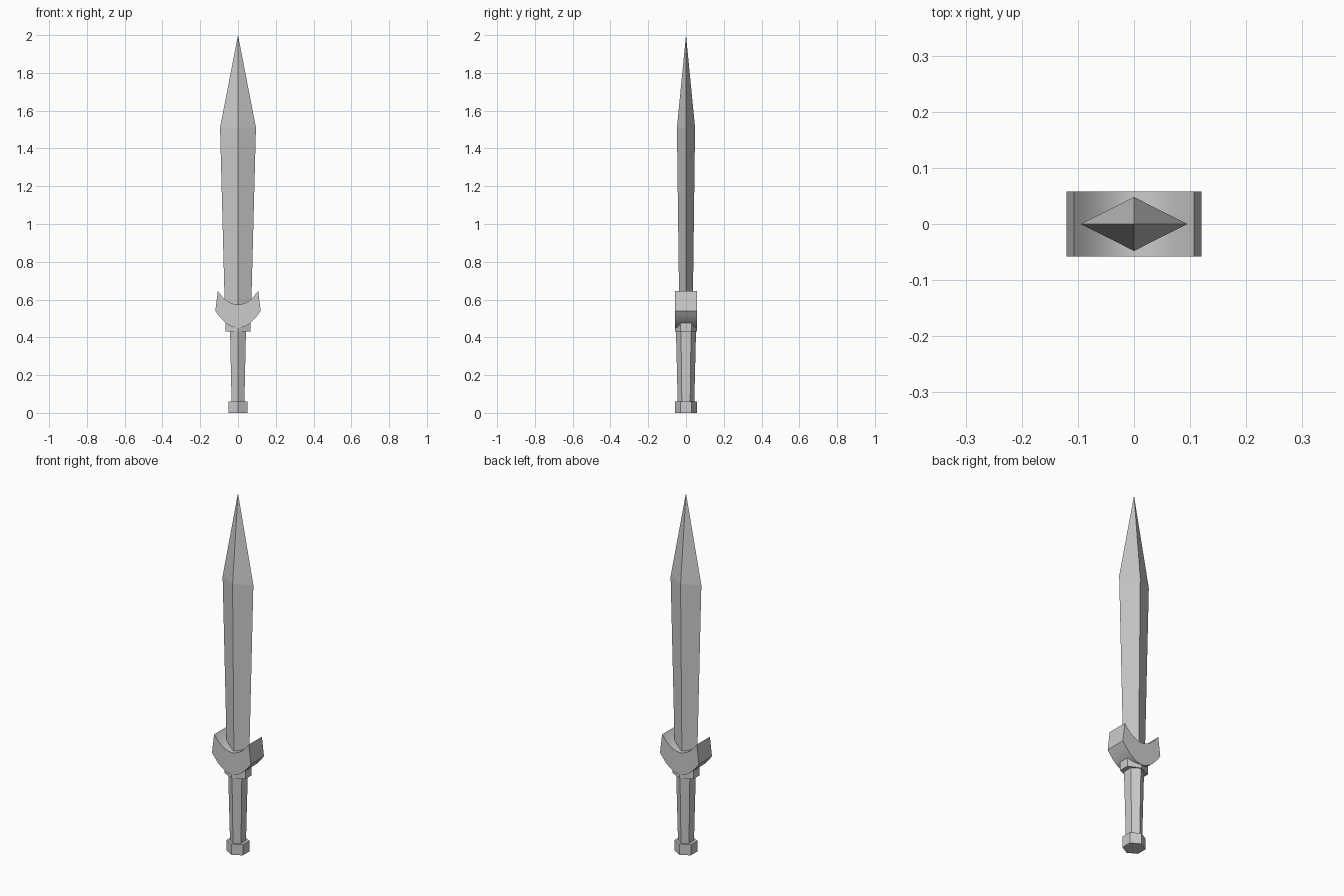
import bpy, bmesh, math

if "Cube" in bpy.data.objects:
    bpy.data.objects.remove(bpy.data.objects["Cube"])


def loft(name, rings, smooth=False):
    """Skin a stack of equal-length rings and cap both ends."""
    bm = bmesh.new()
    rows = [[bm.verts.new(p) for p in ring] for ring in rings]
    n = len(rows[0])
    for a, b in zip(rows, rows[1:]):
        for i in range(n):
            j = (i + 1) % n
            bm.faces.new((a[i], a[j], b[j], b[i]))
    bm.faces.new(rows[0][::-1])
    bm.faces.new(rows[-1])
    bmesh.ops.remove_doubles(bm, verts=bm.verts, dist=1e-5)
    bmesh.ops.recalc_face_normals(bm, faces=bm.faces)
    mesh = bpy.data.meshes.new(name)
    bm.to_mesh(mesh)
    bm.free()
    obj = bpy.data.objects.new(name, mesh)
    bpy.context.collection.objects.link(obj)
    if smooth:
        bpy.context.view_layer.objects.active = obj
        obj.select_set(True)
        bpy.ops.object.shade_smooth_by_angle(angle=math.radians(30))
        obj.select_set(False)
    return obj


def hexagon(half_x, half_y, z):
    """Six-sided ring with corners on the y axis and flats facing x."""
    pts = []
    for i in range(6):
        a = math.radians(90 + 60 * i)
        pts.append((half_x * math.cos(a) / math.cos(math.radians(30)),
                    half_y * math.sin(a), z))
    return pts


def diamond(half_x, half_y, z):
    return [(half_x, 0, z), (0, half_y, z), (-half_x, 0, z), (0, -half_y, z)]


# Pommel, tapered grip and collar
loft("pommel", [hexagon(0.05, 0.057, 0.0), hexagon(0.05, 0.057, 0.06)])
loft("grip", [hexagon(0.034, 0.044, 0.06), hexagon(0.042, 0.053, 0.43)])
loft("collar", [hexagon(0.065, 0.057, 0.43), hexagon(0.065, 0.057, 0.48)])

# Crescent guard: two curved edges joined by straight horn ends
steps = 16
t = [-1 + 2 * i / steps for i in range(steps + 1)]
lower = [(0.12 * s, 0.45 + 0.09 * s * s) for s in t]
upper = [(0.107 * s, 0.573 + 0.072 * s * s) for s in reversed(t)]
loft("guard", [[(x, y, z) for x, z in lower + upper] for y in (-0.058, 0.058)],
     smooth=True)

# Diamond-section blade, widest below the point
bm_tip = [(0, 0, 2.0)] * 4
blade = [diamond(0.07, 0.036, 0.56), diamond(0.095, 0.048, 1.51)]
obj = loft("blade", blade)
bm = bmesh.new()
bm.from_mesh(obj.data)
top = max(bm.faces, key=lambda f: f.calc_center_median().z)
bmesh.ops.translate(bm, verts=bmesh.ops.poke(bm, faces=[top])["verts"],
                    vec=(0, 0, 0.49))
bm.to_mesh(obj.data)
bm.free()
